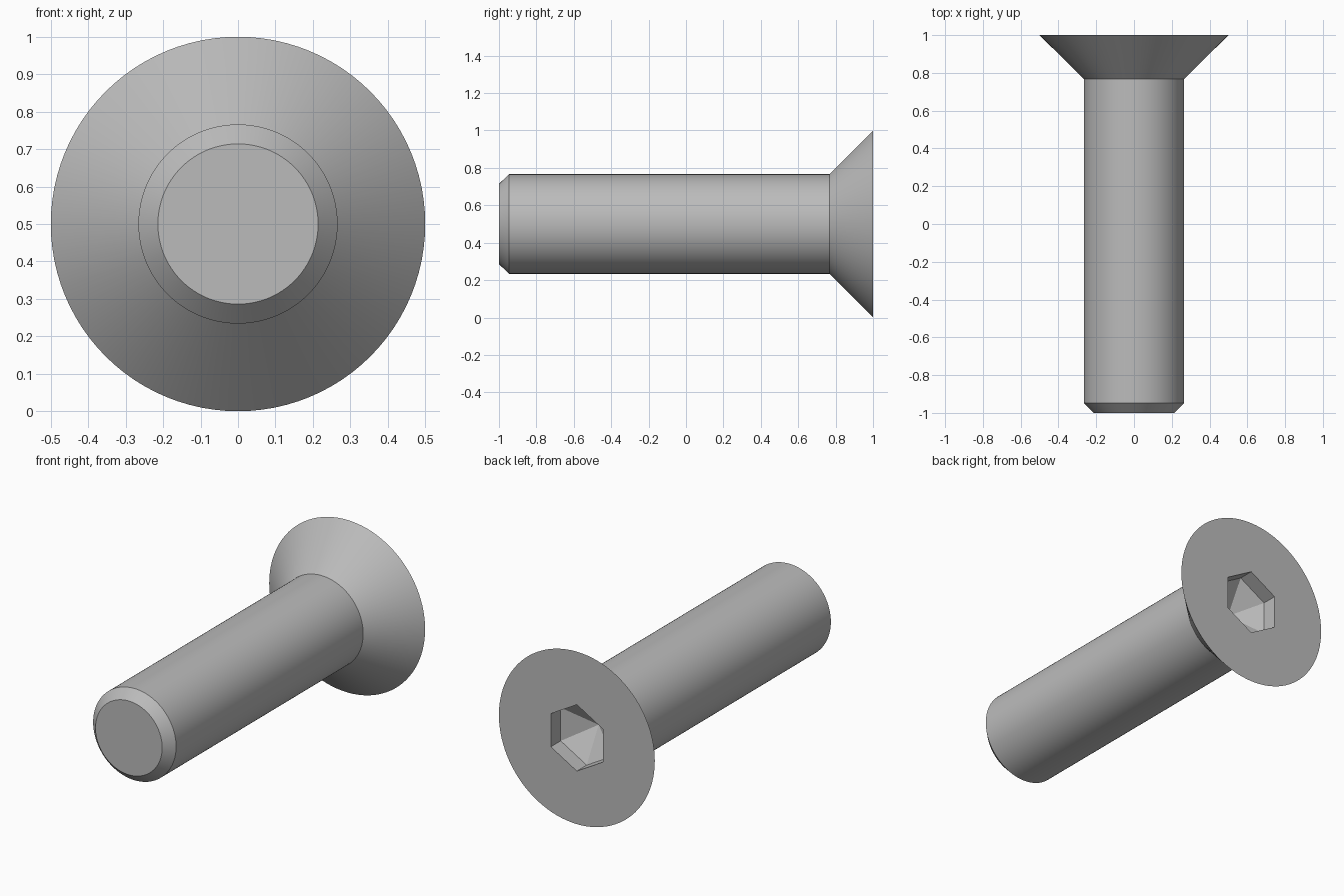
import bpy
import bmesh
from math import pi, sin, cos, radians
from mathutils import Vector

cube = bpy.data.objects.get("Cube")
if cube:
    bpy.data.objects.remove(cube, do_unlink=True)

# Plain steel material
steel = bpy.data.materials.new("steel grey")
steel.use_nodes = True
colour = (0.5, 0.5, 0.5, 1)
steel.diffuse_color = colour
steel.node_tree.nodes["Principled BSDF"].inputs["Base Color"].default_value = colour

AXIS_Z = 0.5
SEGMENTS = 96
SOCKET_RADIUS = 0.1925
bm = bmesh.new()


def ring(radius, y, count):
    """Closed ring of vertices around the screw axis, first one at the top."""
    angles = [2 * pi * i / count for i in range(count)]
    return [bm.verts.new(Vector((radius * sin(a), y, AXIS_Z + radius * cos(a))))
            for a in angles]


def pairs(loop):
    return zip(loop, loop[1:] + loop[:1])


def skin(loop_a, loop_b):
    for (a, b), (c, d) in zip(pairs(loop_a), pairs(loop_b)):
        bm.faces.new((a, b, d, c))


# Chamfered tip, shank and countersunk head
profile = [(0.214, -1), (0.266, -0.947), (0.266, 0.767), (0.5, 1)]
rings = [ring(r, y, SEGMENTS) for r, y in profile]
for lower, upper in zip(rings, rings[1:]):
    skin(lower, upper)
bm.faces.new(rings[0])

# Hexagonal socket with a pointed floor
mouth = ring(SOCKET_RADIUS, 1, 6)
floor = ring(SOCKET_RADIUS, 0.91, 6)
skin(mouth, floor)
point = bm.verts.new((0, 0.8, AXIS_Z))
for a, b in pairs(floor):
    bm.faces.new((a, b, point))

# Flat head face around the socket
edges = [bm.edges.get(p) for loop in (rings[-1], mouth) for p in pairs(loop)]
bmesh.ops.triangle_fill(bm, edges=edges, use_beauty=True, normal=(0, 1, 0))
bmesh.ops.recalc_face_normals(bm, faces=bm.faces)

mesh = bpy.data.meshes.new("countersunk_screw")
bm.to_mesh(mesh)
bm.free()
mesh.materials.append(steel)
screw = bpy.data.objects.new("countersunk_screw", mesh)
bpy.context.collection.objects.link(screw)

# Smooth round sides, crisp rims
bpy.ops.object.select_all(action="DESELECT")
screw.select_set(True)
bpy.context.view_layer.objects.active = screw
bpy.ops.object.shade_smooth_by_angle(angle=radians(30))
